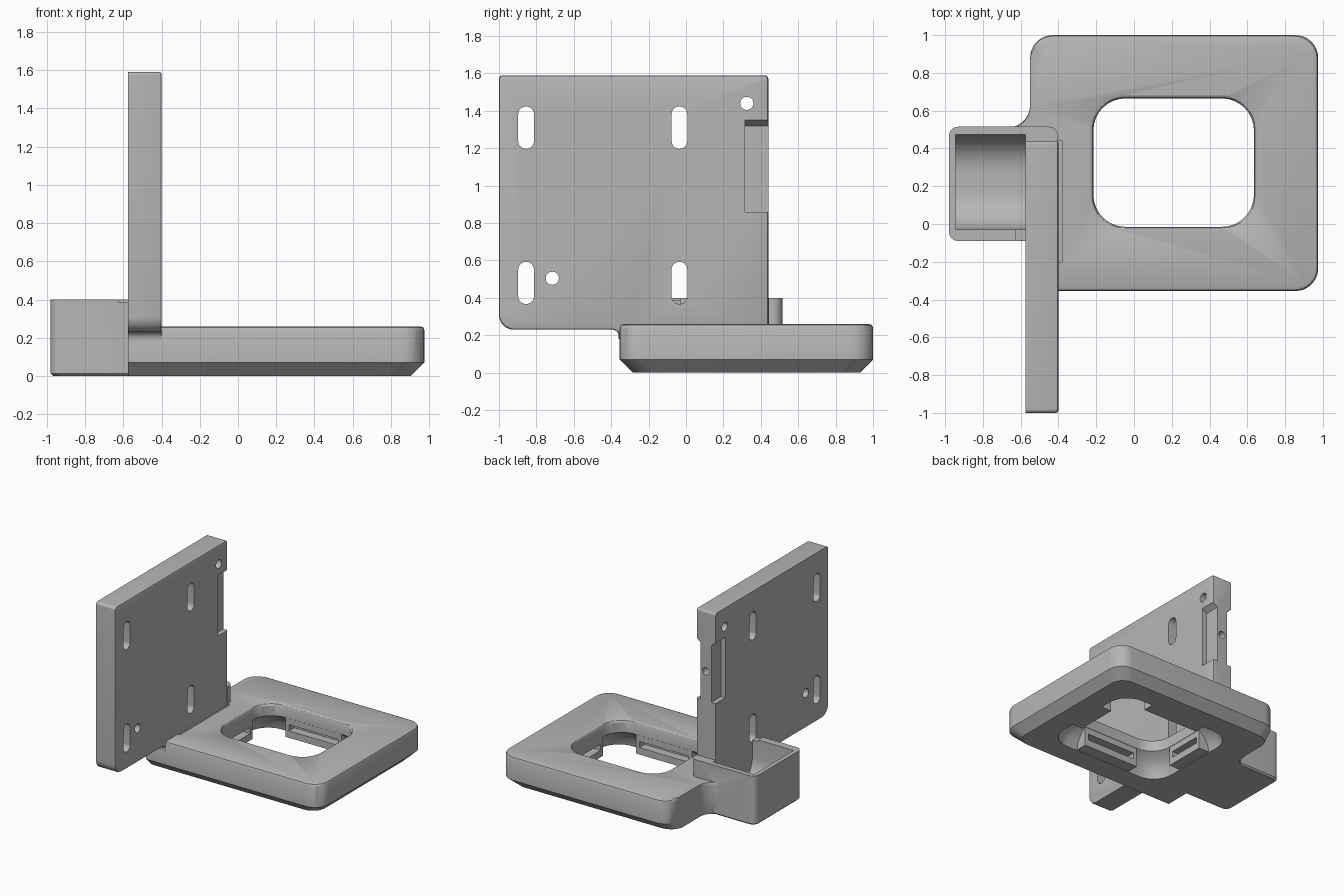
import bpy, bmesh, math
from mathutils import Vector

if "Cube" in bpy.data.objects:
    bpy.data.objects.remove(bpy.data.objects["Cube"])

grey = bpy.data.materials.new("plain_grey")
grey.use_nodes = True
grey.diffuse_color = (0.47, 0.47, 0.47, 1)
grey.node_tree.nodes["Principled BSDF"].inputs["Base Color"].default_value = (0.47, 0.47, 0.47, 1)


def outline(corners, steps=8):
    """Closed 2D outline from (a, b, radius) corners, each rounded by its radius."""
    points = []
    for i, (a, b, r) in enumerate(corners):
        p = Vector((a, b))
        if r == 0:
            points.append(p)
            continue
        u = (Vector(corners[i - 1][:2]) - p).normalized()
        v = (Vector(corners[(i + 1) % len(corners)][:2]) - p).normalized()
        half = u.angle(v) / 2
        c = p + (u + v).normalized() * r / math.sin(half)
        s = p + u * r / math.tan(half) - c
        e = p + v * r / math.tan(half) - c
        w = s.angle(e)
        for k in range(steps + 1):
            t = k / steps
            points.append(c + (s * math.sin((1 - t) * w) + e * math.sin(t * w)) / math.sin(w))
    return points


def rect(a0, a1, b0, b1, r=0, grow=0):
    a0, a1, b0, b1 = a0 - grow, a1 + grow, b0 - grow, b1 + grow
    return outline([(a0, b0, r), (a1, b0, r), (a1, b1, r), (a0, b1, r)])


def loft(name, rings, axis="z"):
    """Skin a stack of (outline, level) rings along an axis."""
    place = {"x": lambda p, h: (h, p[0], p[1]),
             "y": lambda p, h: (p[0], h, p[1]),
             "z": lambda p, h: (p[0], p[1], h)}[axis]
    bm = bmesh.new()
    loops = [[bm.verts.new(place(p, h)) for p in ring] for ring, h in rings]
    for low, high in zip(loops, loops[1:]):
        for i in range(len(low)):
            j = (i + 1) % len(low)
            bm.faces.new((low[i], low[j], high[j], high[i]))
    bm.faces.new(loops[0][::-1])
    bm.faces.new(loops[-1])
    bmesh.ops.recalc_face_normals(bm, faces=bm.faces)
    mesh = bpy.data.meshes.new(name)
    bm.to_mesh(mesh)
    bm.free()
    mesh.materials.append(grey)
    obj = bpy.data.objects.new(name, mesh)
    bpy.context.collection.objects.link(obj)
    return obj


def block(name, x0, x1, y0, y1, z0, z1):
    return loft(name, [(rect(x0, x1, y0, y1), z0), (rect(x0, x1, y0, y1), z1)])


def prism(name, shape, h0, h1, axis):
    return loft(name, [(shape, h0), (shape, h1)], axis)


def combine(target, other, operation):
    bpy.context.view_layer.objects.active = target
    mod = target.modifiers.new("combine", "BOOLEAN")
    mod.operation, mod.solver, mod.object = operation, "EXACT", other
    bpy.ops.object.modifier_apply(modifier=mod.name)
    bpy.data.objects.remove(other)


def cut(target, other):
    combine(target, other, "DIFFERENCE")


def finish(obj):
    bpy.ops.object.select_all(action="DESELECT")
    obj.select_set(True)
    bpy.context.view_layer.objects.active = obj
    bpy.ops.object.shade_smooth_by_angle(angle=math.radians(30))


# Base slab: chamfered below, softened above
slab = outline([(-0.575, -0.355, 0), (0.975, -0.355, 0.12), (0.975, 1, 0.12), (-0.55, 1, 0.12),
                (-0.55, 0.51, 0.12), (-0.8, 0.51, 0), (-0.8, 0, 0), (-0.575, 0, 0)])


def shrink(d):
    return [(x * (1 - d / 0.975) if x > 0 else x,
             0.325 + (y - 0.325) * (1 - d / 0.675)) for x, y in slab]


base = loft("base", [(shrink(0.07), 0), (slab, 0.07), (slab, 0.24),
                     (shrink(0.006), 0.254), (shrink(0.02), 0.26)])

# Central opening, flared underneath
HX0, HX1, HY0, HY1 = -0.215, 0.635, -0.015, 0.665
cut(base, loft("opening", [(rect(HX0, HX1, HY0, HY1, 0.17, g), z) for g, z in
                           ((0.1, -0.01), (0.085, 0.06), (0.05, 0.12), (0, 0.16),
                            (0, 0.24), (0.006, 0.254), (0.03, 0.27))]))

# Strap bars on the four sides of the opening
cx, cy = (HX0 + HX1) / 2, (HY0 + HY1) / 2
for side in (-1, 1):
    for along_x in (True, False):
        wall = (cy + side * (HY1 - cy)) if along_x else (cx + side * (HX1 - cx))
        mid, half = (cx, 0.25) if along_x else (cy, 0.17)

        def bar(name, inner, outer, h, z0, z1):
            w = sorted((wall + side * inner, wall + side * outer))
            m = (mid - h, mid + h)
            return block(name, *(m if along_x else w), *(w if along_x else m), z0, z1)

        combine(base, bar("strap_bar", 0.002, 0.13, half, 0.004, 0.17), "UNION")
        cut(base, bar("strap_slot", -0.02, 0.07, half - 0.03, 0.06, 0.11))

# Side box with a rounded pocket
box = loft("side_box", [(rect(-0.98, -0.402, -0.09, 0.515, 0.05, g), z) for g, z in
                        ((-0.012, 0), (0, 0.012), (0, 0.4))])
combine(base, box, "UNION")
pocket = outline([(-0.03, 0.5, 0), (-0.03, 0.05, 0.2), (0.475, 0.05, 0.2), (0.475, 0.5, 0)])
cut(base, prism("pocket", pocket, -0.945, -0.575, "x"))
cut(base, block("plate_seat", -0.575, -0.38, -0.2, 0.44, 0.25, 0.5))
cut(base, block("rim_notch", -0.625, -0.57, -0.12, -0.02, 0.385, 0.5))
finish(base)

# Upright plate, with a small fillet running into the base
profile = outline([(-1, 0.23, 0.08), (-0.36, 0.23, 0.035), (-0.36, 0.18, 0), (-0.3, 0.18, 0),
                   (-0.3, 0.23, 0), (0.44, 0.23, 0), (0.44, 1.59, 0.02), (-1, 1.59, 0.02)])
inset = [(-0.28 + (y + 0.28) * 0.983, 0.91 + (z - 0.91) * 0.982) for y, z in profile]
mild = [((p[0] * 3 + q[0]) / 4, (p[1] * 3 + q[1]) / 4) for p, q in zip(profile, inset)]
plate = loft("upright_plate", [(profile, -0.575), (profile, -0.414), (mild, -0.404),
                               (inset, -0.4)], "x")

# Mounting slots and round holes
for y in (-0.855, -0.035):
    for z in (0.48, 1.31):
        cut(plate, prism("slot", rect(y - 0.042, y + 0.042, z - 0.113, z + 0.113, 0.0415),
                         -0.7, -0.3, "x"))
for y, z in ((0.325, 1.44), (-0.715, 0.505)):
    cut(plate, prism("hole", rect(y - 0.035, y + 0.035, z - 0.035, z + 0.035, 0.0345),
                     -0.7, -0.3, "x"))

# Recesses on both faces at the back edge, and the pin hole between them
for s in (-1, 1):
    shape = [(-0.4875 + s * a, z) for a, z in
             ((0.0475, 0.86), (0.1, 0.86), (0.1, 1.36), (0.0475, 1.32))]
    cut(plate, prism("recess", shape, 0.315, 0.5, "y"))
cut(plate, prism("pin_hole", rect(-0.5175, -0.4575, 1.07, 1.13, 0.0295), 0.32, 0.5, "y"))
finish(plate)
